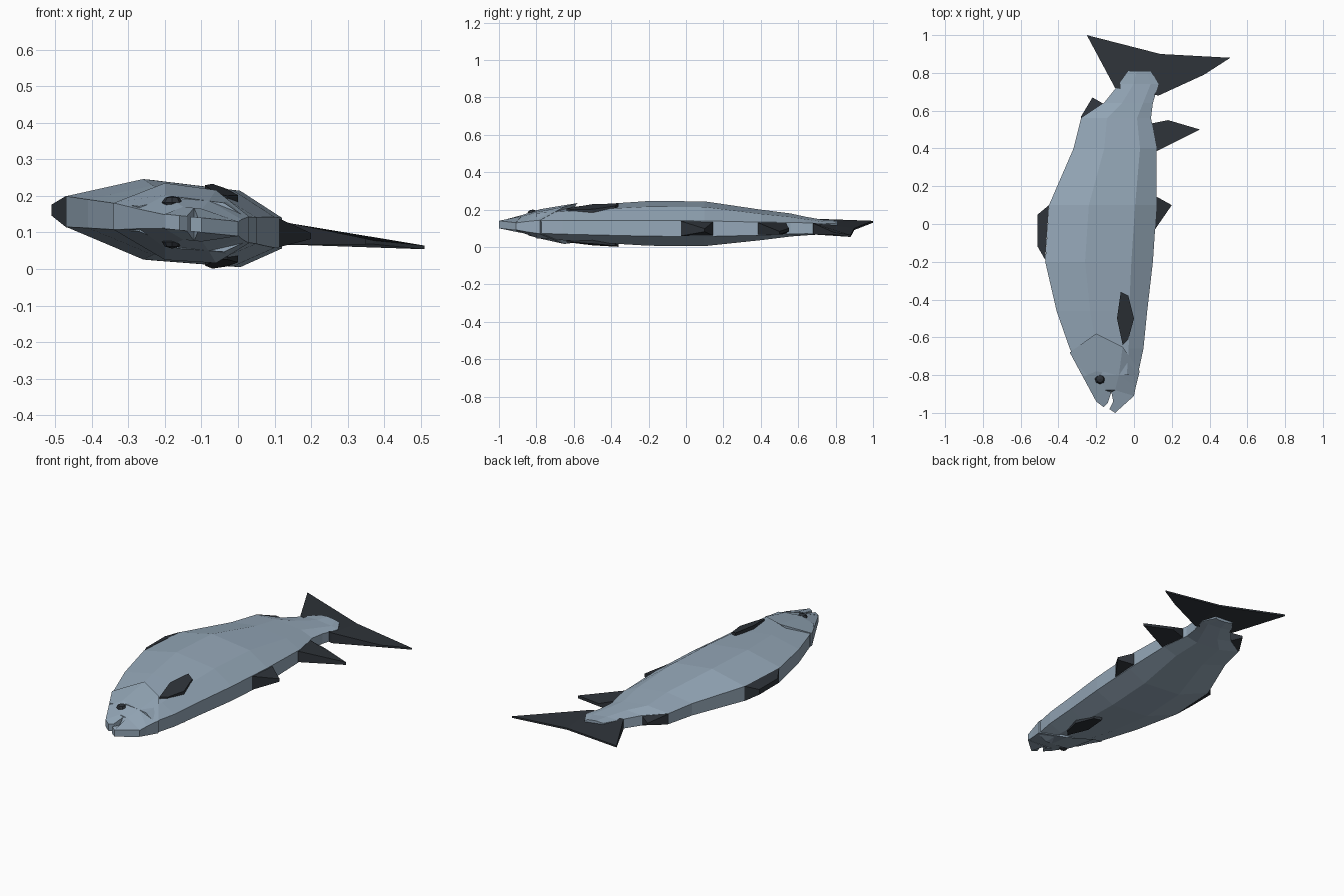
import bpy
import bmesh

if "Cube" in bpy.data.objects:
    bpy.data.objects.remove(bpy.data.objects["Cube"], do_unlink=True)


def make_material(name, red, green, blue):
    colour = (red, green, blue, 1)
    material = bpy.data.materials.new(name)
    material.use_nodes = True
    material.diffuse_color = colour
    shader = material.node_tree.nodes["Principled BSDF"]
    shader.inputs["Base Color"].default_value = colour
    return material


skin = make_material("blue grey skin", .3, .39, .48)
dark = make_material("dark fin", .028, .034, .042)


def middle_height(x):
    """Height of the fish's tilted middle plane."""
    return .11 - .1 * x


def finish(name, bm, material):
    """Turn a bmesh into a flat shaded object."""
    bmesh.ops.recalc_face_normals(bm, faces=bm.faces)
    mesh = bpy.data.meshes.new(name)
    bm.to_mesh(mesh)
    bm.free()
    mesh.materials.append(material)
    fish_part = bpy.data.objects.new(name, mesh)
    bpy.context.collection.objects.link(fish_part)


def vertex_pair(bm, x, y, half, side=0):
    """Two vertices either side of the middle plane, or of one flank."""
    flank_offset = .08 - .2 * x + .1 * (y + .5)
    z = middle_height(x) + side * flank_offset
    return bm.verts.new((x, y, z + half)), bm.verts.new((x, y, z - half))


def loft(name, sections, material):
    """Skin cross-sections given as four points, edge half and flank half."""
    bm = bmesh.new()
    rings = []
    for points, edge, flank in sections:
        halves = (edge, flank, flank * .95, edge)
        pairs = [vertex_pair(bm, *point, half) for point, half in zip(points, halves)]
        upper, lower = zip(*pairs)
        rings.append(upper + lower[::-1])
    for ring, following in zip(rings, rings[1:]):
        for i in range(len(ring)):
            bm.faces.new((ring[i - 1], ring[i], following[i], following[i - 1]))
    bm.faces.new(rings[0])
    bm.faces.new(rings[-1])
    finish(name, bm, material)


def slab(name, root, root_half, tip, tip_half, material, side=0):
    """Plate that tapers from its root points to its tip points."""
    bm = bmesh.new()
    pairs = [vertex_pair(bm, *point, root_half, side) for point in root]
    pairs += [vertex_pair(bm, *point, tip_half, side) for point in tip]
    for face in zip(*pairs):
        bm.faces.new(face)
    for i, pair in enumerate(pairs):
        previous = pairs[i - 1]
        bm.faces.new((previous[0], pair[0], pair[1], previous[1]))
    finish(name, bm, material)


def body_section(y, back, belly):
    """Section that is full amidships and thins towards head and tail."""
    taper = max(0, y - .1, -.6 * (y + .25))
    flank = max(.034, .11 - .12 * taper)
    points = [(back + (belly - back) * t, y) for t in (0, .37, .8, 1)]
    return points, .02 + .2 * flank, flank


def head_section(flank, *points):
    return points, .005 + .3 * flank, flank


# Body stations: y, back x, belly x
stations = [
    (-.8, -.27, .02), (-.66, -.34, .05), (-.46, -.41, .07), (-.2, -.47, .1),
    (.1, -.45, .12), (.4, -.32, .12), (.56, -.28, .09), (.64, -.16, .1),
    (.74, -.08, .13), (.81, -.03, .09),
]
loft("body", [body_section(*station) for station in stations], skin)

# Head, its rear section standing proud as the gill cover
loft("head", [
    head_section(.105, (-.34, -.68), (-.2, -.58), (-.06, -.65), (.03, -.78)),
    head_section(.072, (-.27, -.81), (-.2, -.78), (-.08, -.8), (.01, -.86)),
    head_section(.045, (-.2, -.94), (-.15, -.88), (-.1, -.88), (0, -.91)),
], skin)

# Jaws, leaving an open mouth between them
slab("upper_jaw", [(-.12, -.89), (-.15, -.88)], .045,
     [(-.2, -.94), (-.16, -.97), (-.14, -.95)], .02, skin)
slab("lower_jaw", [(-.12, -.89), (-.1, -.88)], .045,
     [(0, -.91), (-.1, -1), (-.13, -.98), (-.11, -.94)], .02, skin)

# Fins along the back and belly
slab("dorsal_fin", [(-.45, .1), (-.47, -.19)], .043,
     [(-.51, -.12), (-.51, .05)], .015, dark)
slab("rear_back_fin", [(-.15, .63), (-.28, .52), (-.28, .57)], .03,
     [(-.22, .67)], .006, dark)
slab("pelvic_fin", [(.11, .15), (.11, -.03)], .04, [(.2, .1)], .008, dark)
slab("anal_fin", [(.08, .53), (.11, .38)], .033,
     [(.35, .5), (.18, .55)], .008, dark)

# Tail lobes, thick at the root and thin at the tips
slab("back_tail_lobe", [(.13, .68), (-.1, .72)], .03,
     [(-.25, 1), (.14, .9)], .005, dark)
slab("belly_tail_lobe", [(.13, .68)], .03,
     [(.37, .79), (.51, .88), (.14, .9)], .005, dark)

# Side fins and eyes, one on each flank
for label, side in (("upper", 1), ("lower", -1)):
    slab(label + "_pectoral_fin",
         [(-.09, -.5), (-.06, -.64), (-.03, -.61), (0, -.5)], .012,
         [(-.03, -.38), (-.07, -.36)], .008, dark, side)
    bm = bmesh.new()
    bmesh.ops.create_uvsphere(bm, u_segments=8, v_segments=4, radius=.028)
    bmesh.ops.scale(bm, vec=(1, 1, .65), verts=bm.verts)
    eye_height = middle_height(-.18) + side * .054
    bmesh.ops.translate(bm, vec=(-.18, -.82, eye_height), verts=bm.verts)
    finish(label + "_eye", bm, dark)
